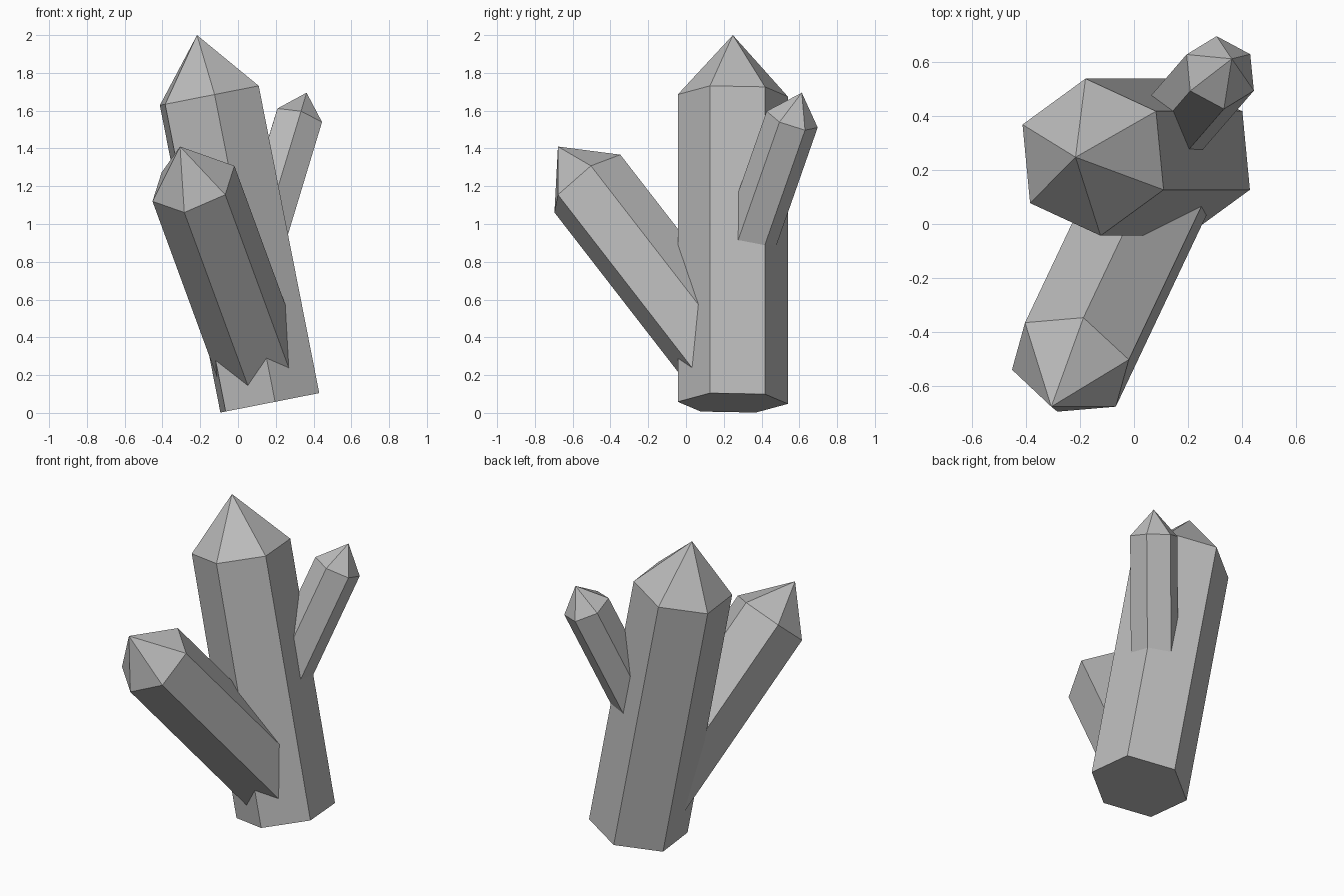
import bpy
import bmesh
import math
from mathutils import Vector, Matrix

cube = bpy.data.objects.get("Cube")
if cube:
    bpy.data.objects.remove(cube, do_unlink=True)

# Single stone colour
grey = bpy.data.materials.new("crystal_grey")
grey.use_nodes = True
colour = (0.5, 0.5, 0.5, 1)
grey.diffuse_color = colour
grey.node_tree.nodes["Principled BSDF"].inputs["Base Color"].default_value = colour


def crystal(name, shoulder, corner, apex, direction, length):
    """Six-sided shaft below the shoulder, closed by a pointed cap."""
    shoulder, apex = Vector(shoulder), Vector(apex)
    axis = Vector(direction).normalized()
    spoke = Vector(corner) - shoulder
    spoke -= axis * spoke.dot(axis)
    base = shoulder - axis * length

    bm = bmesh.new()
    spokes = [Matrix.Rotation(math.tau * i / 6, 3, axis) @ spoke for i in range(6)]
    low = [bm.verts.new(base + s) for s in spokes]
    high = [bm.verts.new(shoulder + s) for s in spokes]
    tip = bm.verts.new(apex)
    bm.faces.new(low[::-1])
    for i in range(6):
        j = (i + 1) % 6
        bm.faces.new((low[i], low[j], high[j], high[i]))
        bm.faces.new((high[i], high[j], tip))
    bmesh.ops.recalc_face_normals(bm, faces=bm.faces)

    mesh = bpy.data.meshes.new(name)
    bm.to_mesh(mesh)
    bm.free()
    mesh.materials.append(grey)
    bpy.context.collection.objects.link(bpy.data.objects.new(name, mesh))


# Tall central crystal
crystal("main_crystal", (-0.152, 0.248, 1.68), (0.11, 0.127, 1.73),
        (-0.217, 0.248, 2.0), (-0.197, 0, 1), 1.658)

# Leaning front crystal, rooted inside the central one
crystal("front_crystal", (-0.236, -0.522, 1.214), (-0.02, -0.505, 1.31),
        (-0.307, -0.678, 1.41), (-0.367, -0.775, 1), 1.28)

# Small crystal branching off at the back
crystal("back_crystal", (0.32, 0.562, 1.554), (0.445, 0.495, 1.54),
        (0.363, 0.613, 1.695), (0.303, 0.35, 1), 0.87)
